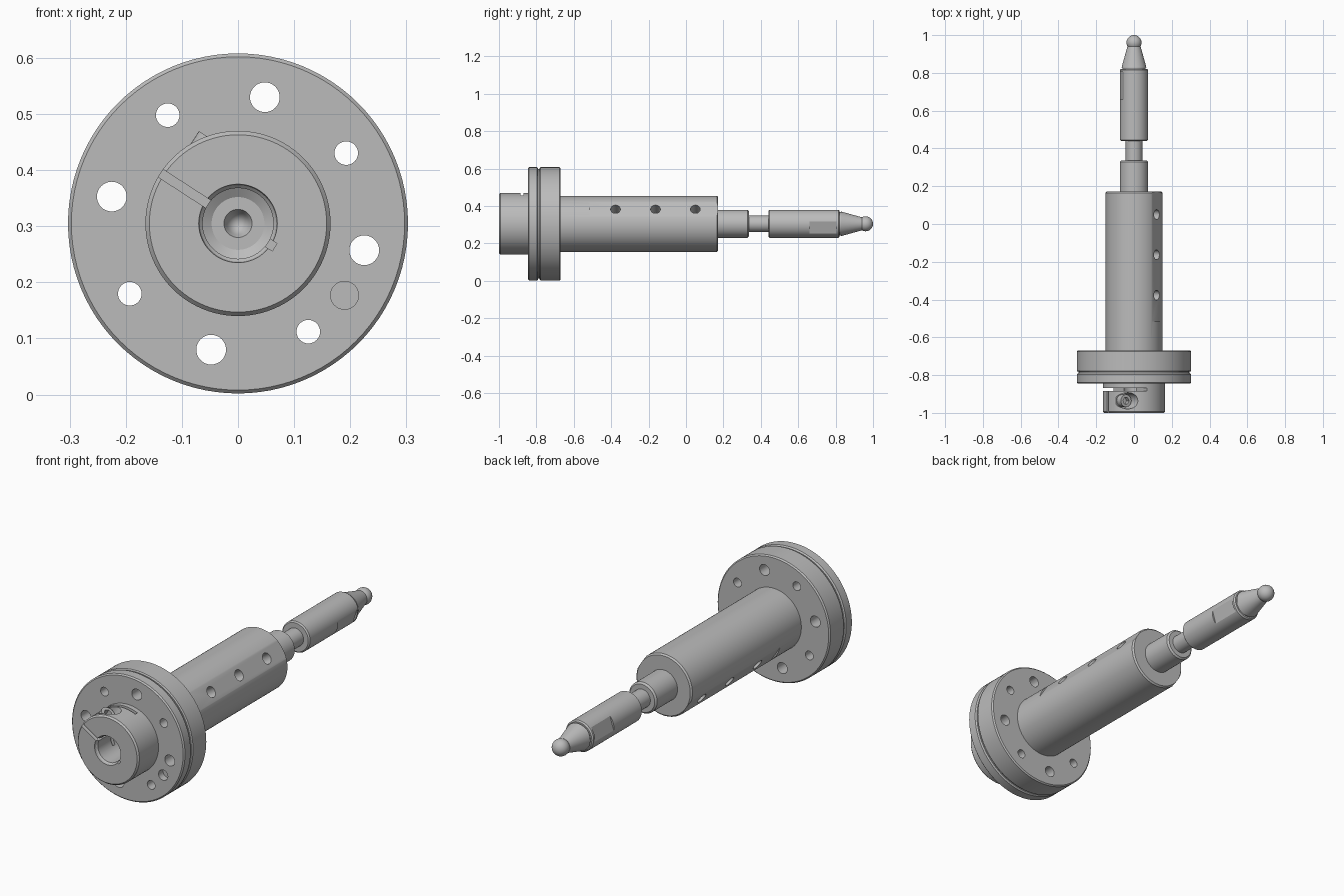
import bpy
import bmesh
from math import radians, cos, sin
from mathutils import Matrix, Vector

cube = bpy.data.objects.get("Cube")
if cube:
    bpy.data.objects.remove(cube, do_unlink=True)

AXIS_Z = 0.305
TILT = 33          # angle of the clamp and side-hole layout, degrees

steel = bpy.data.materials.new("grey steel")
steel.use_nodes = True
steel.diffuse_color = (0.5, 0.5, 0.5, 1)
steel.node_tree.nodes["Principled BSDF"].inputs["Base Color"].default_value = (0.5, 0.5, 0.5, 1)


def radial(angle):
    a = radians(angle)
    return Vector((cos(a), 0, sin(a)))


def at(radius, angle, y):
    return radial(angle) * radius + Vector((0, y, AXIS_Z))


def finish(name, bm):
    bmesh.ops.recalc_face_normals(bm, faces=bm.faces[:])
    mesh = bpy.data.meshes.new(name)
    bm.to_mesh(mesh)
    bm.free()
    obj = bpy.data.objects.new(name, mesh)
    bpy.context.collection.objects.link(obj)
    mesh.materials.append(steel)
    return obj


def lathe(name, profile, ring=False):
    """Turn (y, radius) points around the long axis."""
    bm = bmesh.new()
    verts = [bm.verts.new((r, y, AXIS_Z)) for y, r in profile]
    edges = [bm.edges.new(pair) for pair in zip(verts, verts[1:])]
    if ring:
        edges.append(bm.edges.new((verts[-1], verts[0])))
    bmesh.ops.spin(bm, geom=verts + edges, cent=(0, 0, AXIS_Z), axis=(0, 1, 0),
                   angle=radians(360), steps=96, use_duplicate=False)
    bmesh.ops.remove_doubles(bm, verts=bm.verts[:], dist=1e-5)
    return finish(name, bm)


def rod(name, start, end, radius, sides=32):
    bm = bmesh.new()
    d = end - start
    turn = d.to_track_quat('Z', 'Y').to_matrix().to_4x4()
    bmesh.ops.create_cone(bm, cap_ends=True, segments=sides, radius1=radius, radius2=radius,
                          depth=d.length, matrix=Matrix.Translation((start + end) / 2) @ turn)
    return finish(name, bm)


def block(name, r0, r1, y0, y1, width, angle):
    """Box reaching from radius r0 to r1 along a radial direction."""
    bm = bmesh.new()
    place = Matrix.Translation(at((r0 + r1) / 2, angle, (y0 + y1) / 2))
    bmesh.ops.create_cube(bm, size=1, matrix=place @ Matrix.Rotation(radians(-angle), 4, 'Y')
                          @ Matrix.Diagonal((r1 - r0, y1 - y0, width, 1)))
    return finish(name, bm)


def cut(obj, cutter):
    mod = obj.modifiers.new("cut", 'BOOLEAN')
    mod.operation = 'DIFFERENCE'
    mod.solver = 'EXACT'
    mod.object = cutter
    graph = bpy.context.evaluated_depsgraph_get()
    result = bpy.data.meshes.new_from_object(obj.evaluated_get(graph))
    obj.modifiers.clear()
    obj.data = result
    bpy.data.objects.remove(cutter, do_unlink=True)


# Clamp hub with chamfered bore
hub = lathe("clamp_hub", [(-0.99, 0.068), (-1, 0.07), (-1, 0.158), (-0.992, 0.165),
                          (-0.842, 0.165), (-0.842, 0.063), (-0.985, 0.063)], ring=True)
slit = 180 - TILT
cut(hub, block("slit_cutter", 0.03, 0.2, -1.05, -0.875, 0.016, slit))
cut(hub, block("relief_cutter", 0.025, 0.2, -0.885, -0.868, 0.5, slit))
cut(hub, block("keyway_cutter", 0.05, 0.078, -1.05, -0.8, 0.016, -TILT))

# Clamp screw in its counterbore, across the slit
screw_mid = at(0.115, slit, -0.936)
across = radial(slit - 90)
cut(hub, rod("counterbore_cutter", screw_mid + across * 0.06, screw_mid + across * 0.3, 0.043))
screw = rod("clamp_screw", screw_mid + across * 0.04, screw_mid + across * 0.1, 0.033)
cut(screw, rod("socket_cutter", screw_mid + across * 0.075, screw_mid + across * 0.2, 0.019, 6))

# Front flange plate
plate = lathe("front_plate", [(-0.845, 0.063), (-0.845, 0.297), (-0.839, 0.303), (-0.796, 0.303),
                              (-0.79, 0.297), (-0.79, 0.063)], ring=True)
cut(plate, block("plate_keyway_cutter", 0.05, 0.078, -0.9, -0.7, 0.016, -TILT))

# Main body with rear flange, blind bore and centre drilling
body = lathe("main_body", [(-0.64, 0), (-0.68, 0.02), (-0.69, 0.025), (-0.69, 0.047), (-0.70, 0.063),
                           (-0.792, 0.063), (-0.792, 0.293), (-0.782, 0.293), (-0.782, 0.298),
                           (-0.777, 0.303), (-0.676, 0.303), (-0.67, 0.297), (-0.67, 0.15),
                           (0.165, 0.15), (0.172, 0.143), (0.172, 0)])

# Bolt circle: alternating large and small holes, plus one blind hole
for i in range(8):
    angle, radius = TILT + 45 * i, (0.021, 0.0265)[i % 2]
    for part in (plate, body):
        cut(part, rod("bolt_cutter", at(0.23, angle, -0.9), at(0.23, angle, -0.6), radius))
cut(plate, rod("blind_cutter", at(0.229, -TILT - 1, -0.9), at(0.229, -TILT - 1, -0.81), 0.025))

# Opposite flats on the body, each with three drilled holes
for side in (TILT, TILT + 180):
    cut(body, block("flat_cutter", 0.143, 0.2, -0.515, 0.3, 0.3, side))
    for y in (-0.377, -0.163, 0.05):
        cut(body, rod("side_hole_cutter", at(0.07, side, y), at(0.2, side, y), 0.026))

# Stepped spindle: sleeve, neck and tool shank
sleeve = lathe("spindle_sleeve", [(0.15, 0), (0.15, 0.075), (0.328, 0.075), (0.336, 0.067), (0.336, 0)])
neck = lathe("spindle_neck", [(0.32, 0), (0.32, 0.044), (0.46, 0.044), (0.46, 0)])
shank = lathe("tool_shank", [(0.44, 0), (0.44, 0.069), (0.446, 0.075), (0.815, 0.075), (0.821, 0.069),
                             (0.821, 0.062), (0.828, 0.062), (0.828, 0.066), (0.94, 0.035), (0.94, 0)])
for side in (-17, 163):
    cut(shank, block("wrench_flat_cutter", 0.067, 0.12, 0.66, 0.805, 0.2, side))

# Ball tip
tip = lathe("ball_tip", [(0.96 - 0.04 * cos(radians(a)), 0.04 * sin(radians(a)))
                         for a in range(0, 181, 10)])

for obj in (hub, screw, plate, body, sleeve, neck, shank, tip):
    bpy.ops.object.select_all(action='DESELECT')
    obj.select_set(True)
    bpy.context.view_layer.objects.active = obj
    bpy.ops.object.shade_smooth_by_angle(angle=radians(25))
